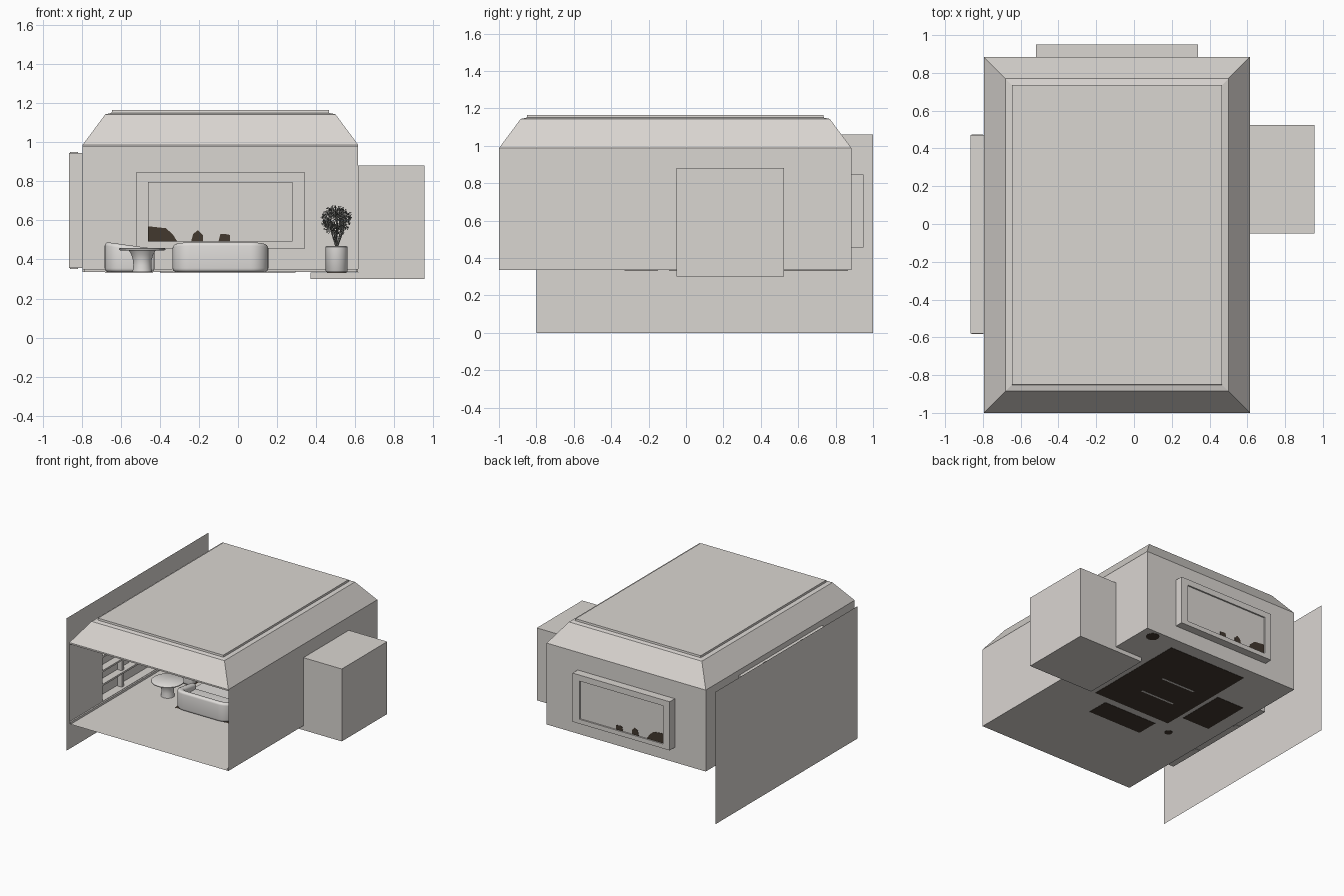
import bpy, bmesh, math, random
from mathutils import Vector, Matrix, Euler

if "Cube" in bpy.data.objects:
    bpy.data.objects.remove(bpy.data.objects["Cube"])

random.seed(4)


def material(name, rgb):
    m = bpy.data.materials.new(name)
    m.diffuse_color = (*rgb, 1)
    m.use_nodes = True
    m.node_tree.nodes["Principled BSDF"].inputs["Base Color"].default_value = m.diffuse_color
    return m


PLASTER = material("warm plaster", (0.70, 0.67, 0.64))
FABRIC = material("pale fabric", (0.74, 0.72, 0.70))
DARK = material("dark brown", (0.055, 0.040, 0.028))
LEAF = material("leaf grey", (0.20, 0.20, 0.185))

FLOOR, TOP = 0.335, 0.975
X0, X1, Y0, Y1 = -0.795, 0.615, -1.0, 0.885


def finish(name, bm, mat, smooth=False):
    bmesh.ops.recalc_face_normals(bm, faces=bm.faces)
    me = bpy.data.meshes.new(name)
    bm.to_mesh(me)
    bm.free()
    me.materials.append(mat)
    ob = bpy.data.objects.new(name, me)
    bpy.context.collection.objects.link(ob)
    if smooth:
        bpy.ops.object.select_all(action='DESELECT')
        ob.select_set(True)
        bpy.context.view_layer.objects.active = ob
        bpy.ops.object.shade_smooth_by_angle(angle=math.radians(40))
    return ob


def round_edges(bm, width, segments=4):
    bmesh.ops.recalc_face_normals(bm, faces=bm.faces)
    edges = [e for e in bm.edges if len(e.link_faces) == 2 and e.calc_face_angle() > 0.8]
    bmesh.ops.bevel(bm, geom=edges, offset=width, segments=segments, profile=0.5, affect='EDGES')


def box(name, lo, hi, mat=PLASTER, open_side=None, bevel=0):
    """Box between two corners; open_side is an outward direction to leave open."""
    bm = bmesh.new()
    lo, hi = Vector(lo), Vector(hi)
    bmesh.ops.create_cube(bm, size=1)
    for v in bm.verts:
        v.co = Vector((lo[i] + (v.co[i] + 0.5) * (hi[i] - lo[i]) for i in range(3)))
    if open_side:
        bm.normal_update()
        gone = [f for f in bm.faces if f.normal.dot(Vector(open_side)) > 0.9]
        bmesh.ops.delete(bm, geom=gone, context='FACES')
    if bevel:
        round_edges(bm, bevel)
    return finish(name, bm, mat, bevel > 0)


def loft(name, rings, mat=PLASTER, cap=False, smooth=False):
    bm = bmesh.new()
    rows = [[bm.verts.new(p) for p in r] for r in rings]
    n = len(rows[0])
    for a, b in zip(rows, rows[1:]):
        for i in range(n):
            bm.faces.new((a[i], a[(i + 1) % n], b[(i + 1) % n], b[i]))
    if cap:
        bm.faces.new(rows[-1])
    return finish(name, bm, mat, smooth)


def prism(name, points, vector, mat):
    bm = bmesh.new()
    f = bm.faces.new([bm.verts.new(p) for p in points])
    g = bmesh.ops.extrude_face_region(bm, geom=[f], use_keep_orig=True)
    bmesh.ops.translate(bm, vec=vector, verts=[v for v in g['geom'] if isinstance(v, bmesh.types.BMVert)])
    return finish(name, bm, mat)


def rect(a0, a1, b0, b1, place):
    return [place(a, b) for a, b in ((a0, b0), (a1, b0), (a1, b1), (a0, b1))]


def lathe(name, x, y, profile, mat, n=32):
    rings = [[(x + r * math.cos(2 * math.pi * i / n), y + r * math.sin(2 * math.pi * i / n), z)
              for i in range(n)] for r, z in profile]
    return loft(name, rings, mat, True, True)


# Room shell: floor and walls with openings, front left open
on_x = lambda x: (lambda a, b: (x, a, b))
on_y = lambda y: (lambda a, b: (a, y, b))
on_z = lambda z: (lambda a, b: (a, b, z))
loft("floor", [rect(X0, X1, Y0, Y1, on_z(FLOOR))], cap=True)
loft("left_wall", [rect(Y0, Y1, FLOOR, TOP, on_x(X0)), rect(-0.58, 0.47, 0.355, 0.945, on_x(X0))])
loft("right_wall", [rect(Y0, Y1, FLOOR, TOP, on_x(X1)), rect(-0.05, 0.525, 0.337, 0.88, on_x(X1))])
loft("back_wall", [rect(X0, X1, FLOOR, TOP, on_y(Y1)), rect(-0.52, 0.34, 0.455, 0.845, on_y(Y1))])
box("left_baseboard", (X0, Y0, FLOOR), (X0 + 0.012, Y1, 0.352))
box("right_baseboard", (X1 - 0.012, Y0, FLOOR), (X1, -0.05, 0.352))
box("back_baseboard", (X0, Y1 - 0.012, FLOOR), (X1, Y1, 0.352))

# Tray roof: nested rectangles rising to the flat panel
loft("tray_roof", [rect(X0 + i, X1 - i, Y0 + i, Y1 - i, on_z(z)) for i, z in
                   ((0, TOP), (0, 0.987), (0.116, 1.143), (0.148, 1.150), (0.150, 1.165))], cap=True)

# Side alcove with its lower floor
box("side_alcove", (X1, -0.05, 0.30), (0.955, 0.525, 0.88), open_side=(-1, 0, 0))
box("alcove_step", (0.37, -0.05, 0.30), (X1, 0.525, 0.334), open_side=(1, 0, 0))

# Window bay: reveal, outer frame ring and recessed pane
sizes = ((0, Y1), (0, 0.95), (0.06, 0.95), (0.06, 0.938))
loft("window_bay", [rect(-0.52 + i, 0.34 - i, 0.455 + i * 0.6, 0.845 - i * 0.8, on_y(y))
                    for i, y in sizes], cap=True)
prism("pane_dark_shape_large", [(x, 0.936, z) for x, z in
      ((-0.46, 0.491), (-0.31, 0.491), (-0.335, 0.53), (-0.37, 0.56), (-0.46, 0.57))], (0, 0.004, 0), DARK)
for k, x in enumerate((-0.24, -0.10)):
    prism(f"pane_dark_shape_{k}", [(x + a, 0.936, z) for a, z in
          ((0, 0.491), (0.06, 0.491), (0.06, 0.525), (0.035, 0.55 - k * 0.02), (0.01, 0.53))], (0, 0.004, 0), DARK)

# Built-in bookcase in the left wall
box("bookcase_niche", (-0.865, -0.58, 0.355), (X0, 0.47, 0.945), open_side=(1, 0, 0))
for k, z in enumerate((0.48, 0.59, 0.705, 0.825)):
    box(f"bookcase_shelf_{k}", (-0.86, -0.583, z - 0.007), (-0.80, 0.473, z + 0.007))
for k, y in enumerate((-0.285, 0.175)):
    box(f"bookcase_divider_{k}", (-0.86, y - 0.015, 0.352), (-0.82, y + 0.015, 0.95))

# Large free-standing panel beside the room
loft("outer_panel", [rect(-0.80, 1.0, 0, 1.06, on_x(-0.96))], cap=True)

# Rug and the dark floor patches below the furniture
box("rug", (-0.40, -0.09, FLOOR), (0.295, 0.78, 0.341), FABRIC)
for k, (a, b, c, d) in enumerate(((-0.40, 0.295, -0.09, 0.78), (-0.68, -0.435, 0.04, 0.44),
                                  (-0.33, 0.15, -0.33, -0.15))):
    box(f"floor_patch_{k}", (a, c, 0.333), (b, d, 0.3355), DARK)
for k, (x, y, r) in enumerate(((-0.49, -0.19, 0.03), (0.505, 0.815, 0.05))):
    lathe(f"round_floor_patch_{k}", x, y, ((r, 0.3355), (r, 0.333)), DARK, 16)

# Coffee table on two panel legs
box("coffee_table_top", (-0.27, 0.10, 0.415), (0.08, 0.45, 0.435), FABRIC, bevel=0.006)
for k, y in enumerate((0.155, 0.39)):
    box(f"coffee_table_leg_{k}", (-0.245, y - 0.01, 0.341), (0.055, y + 0.01, 0.416), FABRIC)
    box(f"floor_slit_{k}", (-0.245, y - 0.008, 0.332), (0.055, y + 0.008, 0.334))


# Tub sofas: a rounded U shell sloping to the front, with a seat
def sofa(name, x, y, width, depth, angle):
    w, d, t, r = width / 2, depth / 2, 0.05, 0.09

    def corners(inset, rad):
        pts = [(-w + inset, d)]
        for sx, a0 in ((-1, math.pi), (1, 1.5 * math.pi)):
            cx, cy = sx * (w - inset - rad), -d + inset + rad
            pts += [(cx + rad * math.cos(a0 + i * math.pi / 16),
                     cy + rad * math.sin(a0 + i * math.pi / 16)) for i in range(9)]
        return pts + [(w - inset, d)]

    place = Matrix.Translation((x, y, FLOOR)) @ Matrix.Rotation(angle, 4, 'Z')
    bm = bmesh.new()
    outline = corners(0, r) + corners(t, r - t)[::-1]
    f = bm.faces.new([bm.verts.new((px, py, 0)) for px, py in outline])
    top = bmesh.ops.extrude_face_region(bm, geom=[f], use_keep_orig=True)
    for v in top['geom']:
        if isinstance(v, bmesh.types.BMVert):
            v.co.z = 0.155 - 0.035 * (v.co.y + d) / depth
    round_edges(bm, 0.02)
    finish(name + "_shell", bm, FABRIC, True).matrix_world = place
    seat = box(name + "_seat", (-w + t - 0.015, -d + t - 0.015, 0.003), (w - t + 0.015, d - 0.005, 0.085),
               FABRIC, bevel=0.018)
    seat.matrix_world = place


sofa("front_sofa", -0.09, -0.23, 0.49, 0.24, 0)
sofa("left_sofa", -0.555, 0.24, 0.42, 0.255, -math.pi / 2)

# Round pedestal side table
lathe("side_table", -0.49, -0.19, ((0.05, FLOOR), (0.046, 0.37), (0.047, 0.395), (0.056, 0.425), (0.068, 0.445),
                                  (0.112, 0.446), (0.12, 0.449), (0.12, 0.455), (0.115, 0.459)), FABRIC)

# Potted plant
PX, PY = 0.505, 0.80
lathe("plant_pot", PX, PY, ((0.052, FLOOR), (0.056, 0.34), (0.056, 0.465), (0.05, 0.468), (0.049, 0.455)), FABRIC)
bm = bmesh.new()
for k in range(9):
    a = k * 2.4
    foot = Vector((PX, PY, 0.455))
    tip = Vector((PX + 0.05 * math.cos(a), PY + 0.05 * math.sin(a), 0.57 + 0.01 * (k % 5)))
    if k == 0:
        tip = Vector((PX, PY, 0.66))
    rot = (tip - foot).to_track_quat('Z', 'Y').to_matrix().to_4x4()
    bmesh.ops.create_cone(bm, segments=5, radius1=0.004, radius2=0.002, depth=(tip - foot).length,
                          matrix=Matrix.Translation((foot + tip) / 2) @ rot)
finish("plant_stems", bm, LEAF)
bm = bmesh.new()
for k in range(520):
    d = Vector((random.gauss(0, 1), random.gauss(0, 1), random.gauss(0, 1))).normalized()
    c = Vector((PX, PY, 0.60)) + d * 0.078 * random.uniform(0.25, 1) ** 0.5
    c.y = min(c.y, 0.872)
    m = Matrix.Translation(c) @ Euler([random.uniform(0, 6.28) for _ in range(3)]).to_matrix().to_4x4()
    bm.faces.new([bm.verts.new(m @ Vector(p)) for p in
                  ((-0.012, 0, 0), (0, -0.0045, 0), (0.012, 0, 0.002), (0, 0.0045, 0))])
finish("plant_leaves", bm, LEAF)
